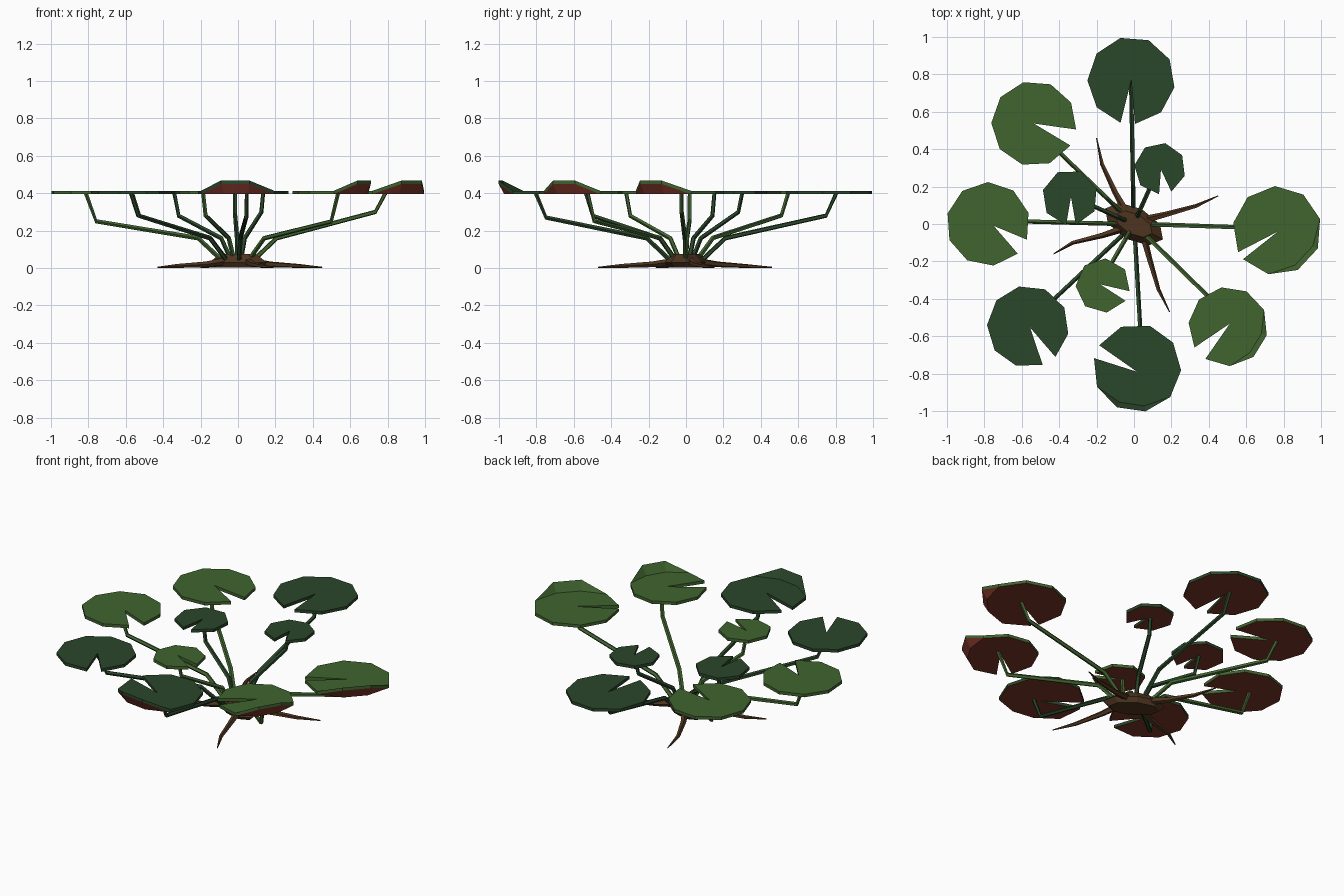
import bpy, bmesh
from math import cos, sin, radians, pi
from mathutils import Vector, Matrix

cube = bpy.data.objects.get("Cube")
if cube:
    bpy.data.objects.remove(cube)


def material(name, r, g, b):
    m = bpy.data.materials.new(name)
    m.use_nodes = True
    m.diffuse_color = (r, g, b, 1)
    bsdf = m.node_tree.nodes["Principled BSDF"]
    bsdf.inputs["Base Color"].default_value = (r, g, b, 1)
    bsdf.inputs["Roughness"].default_value = 0.9
    return m


light = material("light_green", 0.052, 0.128, 0.029)
dark = material("dark_green", 0.023, 0.061, 0.023)
red = material("underside_red", 0.2, 0.035, 0.022)
brown = material("root_brown", 0.078, 0.036, 0.014)


def finish(name, bm, *mats):
    mesh = bpy.data.meshes.new(name)
    bm.to_mesh(mesh)
    bm.free()
    for m in mats:
        mesh.materials.append(m)
    obj = bpy.data.objects.new(name, mesh)
    bpy.context.collection.objects.link(obj)


def skin(bm, rings):
    """Join rings of points with quads and cap both ends."""
    loops = [[bm.verts.new(p) for p in ring] for ring in rings]
    n = len(loops[0])
    for a, b in zip(loops, loops[1:]):
        for i in range(n):
            j = (i + 1) % n
            bm.faces.new((a[i], a[j], b[j], b[i]))
    bm.faces.new(loops[0][::-1])
    bm.faces.new(loops[-1])
    bmesh.ops.recalc_face_normals(bm, faces=bm.faces[:])


def tube(name, path, radii, mat, sides=5):
    path = [Vector(p) for p in path]
    rings = []
    for i, p in enumerate(path):
        along = path[min(i + 1, len(path) - 1)] - path[max(i - 1, 0)]
        turn = along.to_track_quat('Z', 'Y')
        rings.append([p + turn @ Vector((radii[i] * cos(2 * pi * k / sides),
                                         radii[i] * sin(2 * pi * k / sides), 0))
                      for k in range(sides)])
    bm = bmesh.new()
    skin(bm, rings)
    finish(name, bm, mat)


def pad(name, centre, r, start, gap, tip, mat, count=10, curl=False):
    """Notched leaf; a curled one has a steep lip along three sides of its rim."""
    step = (360 - gap) / (count - 1)

    def corner(i, radius):
        a = radians(start + step * i)
        return centre[0] + radius * cos(a), centre[1] + radius * sin(a)

    rim = [corner(i, r) for i in range(count)] + [tip]
    bm = bmesh.new()
    layers = []
    for side, z in enumerate((0.413, 0.395)):
        outer = [bm.verts.new((*p, z)) for p in rim]
        layers.append(outer)
        flat = list(outer)
        caps = [flat]
        if curl:
            # The lip rises from a crease just inside the rim
            for i in (2, 3):
                outer[i].co.z += 0.055
                flat[i] = bm.verts.new((*corner(i, r - 0.03), z))
            caps += [(outer[1], outer[2], flat[2]),
                     (outer[2], outer[3], flat[3], flat[2]),
                     (outer[3], outer[4], flat[3])]
        for cap in caps:
            face = bm.faces.new(cap[::-1] if side else cap)
            face.material_index = side
    top, low = layers
    for i in range(count + 1):
        j = (i + 1) % (count + 1)
        bm.faces.new((low[i], low[j], top[j], top[i]))
    finish(name, bm, mat, red)


def stem(name, foot, knee, mat):
    stations = ((0.12, 0.05), (0.27, 0.16), (0.96, knee), (1.03, 0.4))
    path = [(foot[0] * s, foot[1] * s, z) for s, z in stations]
    tube(name, path, (0.013, 0.013, 0.012, 0.011), mat)


# Leaves: name, centre, radius, notch start, notch gap, notch tip, corners, curl,
# then stem end, stem knee height and colour
leaves = [
    ("back", (-0.015, 0.768), 0.234, 275, 19, (-0.015, 0.77), 10, False, (-0.015, 0.78), 0.28, dark),
    ("back_right", (-0.535, 0.537), 0.228, -8, 23, (-0.535, 0.537), 10, False, (-0.55, 0.53), 0.28, light),
    ("right", (-0.78, 0), 0.224, -22, 23, (-0.75, -0.01), 10, False, (-0.79, 0.02), 0.25, light),
    ("front_right", (-0.567, -0.548), 0.219, -48, 21, (-0.556, -0.553), 10, False, (-0.556, -0.52), 0.28, dark),
    ("front", (0.016, -0.77), 0.236, 167, 18, (0.016, -0.79), 10, True, (0.045, -0.78), 0.27, dark),
    ("front_left", (0.503, -0.548), 0.212, 235, 23, (0.513, -0.532), 10, True, (0.52, -0.51), 0.25, light),
    ("left", (0.765, -0.035), 0.238, 220, 11, (0.77, -0.04), 10, True, (0.765, -0.025), 0.3, light),
    ("small_back_right", (-0.342, 0.142), 0.15, 282, 20, (-0.337, 0.147), 8, False, (-0.33, 0.147), 0.28, dark),
    ("small_back_left", (0.139, 0.297), 0.138, 296, 28, (0.144, 0.291), 8, False, (0.13, 0.291), 0.3, dark),
    ("small_front_right", (-0.166, -0.329), 0.146, -12, 22, (-0.18, -0.323), 8, False, (-0.18, -0.31), 0.28, light),
]
for name, centre, r, start, gap, tip, count, curl, foot, knee, mat in leaves:
    pad(name + "_leaf", centre, r, start, gap, tip, mat, count, curl)
    stem(name + "_stem", foot, knee, mat)

# Rootstock: a squat faceted lump lying diagonally
turn = Matrix.Rotation(radians(-28), 3, 'Z')
bm = bmesh.new()
skin(bm, [[turn @ Vector((0.175 * s * cos(pi * k / 4), 0.09 * s * sin(pi * k / 4), z))
           for k in range(8)]
          for s, z in ((0.8, 0.002), (1, 0.03), (0.62, 0.075))])
finish("rootstock", bm, brown)

# Tapering roots spread over the ground
roots = {
    "back_root": ((-0.02, 0.03), (-0.1, 0.17), (-0.17, 0.32), (-0.2, 0.46)),
    "left_root": ((0.05, 0.02), (0.17, 0.05), (0.33, 0.095), (0.45, 0.15)),
    "front_root": ((0.04, -0.03), (0.08, -0.18), (0.13, -0.35), (0.19, -0.47)),
    "right_root": ((-0.05, -0.02), (-0.17, -0.06), (-0.33, -0.1), (-0.43, -0.16)),
}
for name, points in roots.items():
    path = [(x, y, z) for (x, y), z in zip(points, (0.04, 0.02, 0.011, 0.004))]
    tube(name, path, (0.022, 0.016, 0.011, 0.003), brown)
